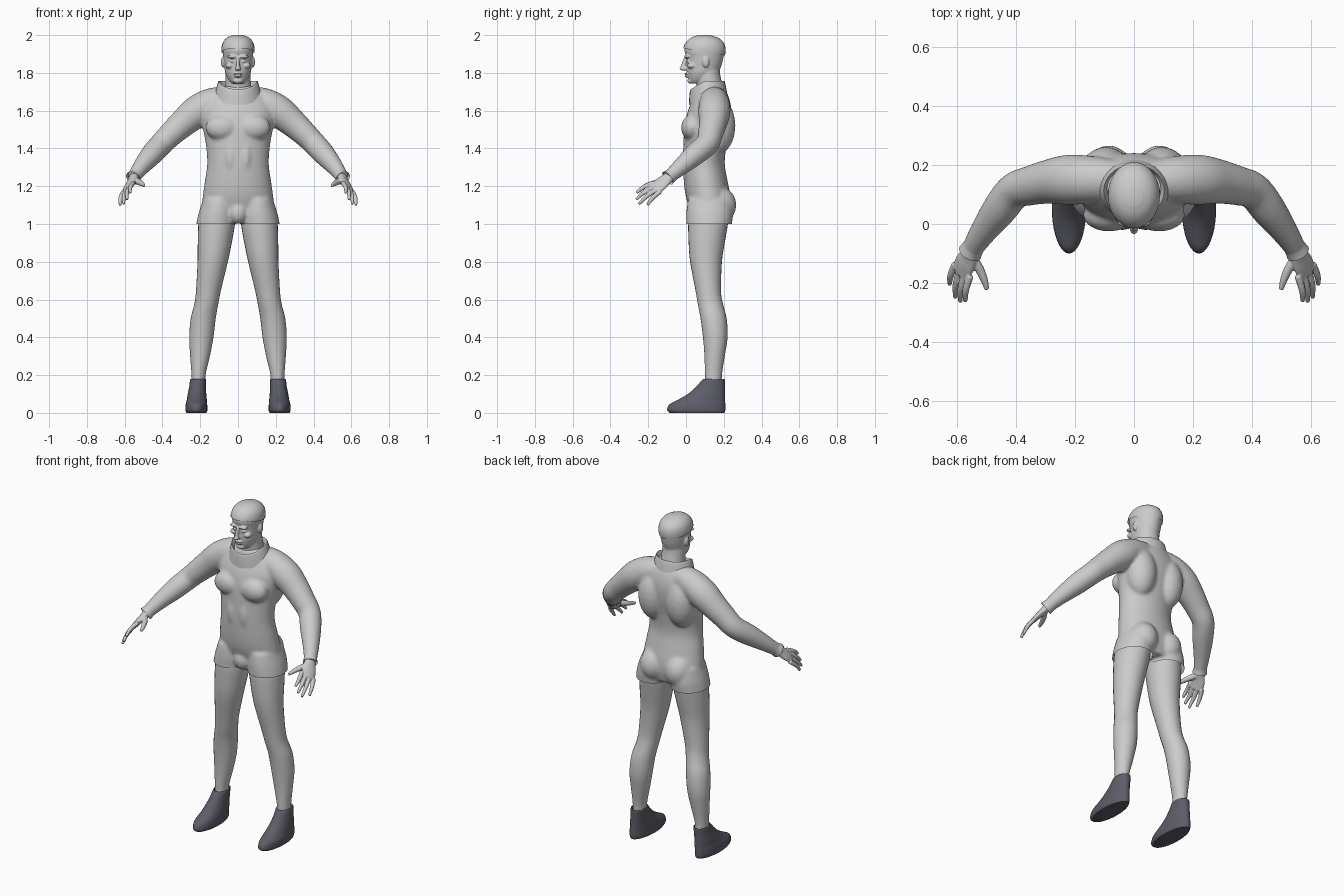
import bpy, bmesh, math
from mathutils import Vector, Matrix

if "Cube" in bpy.data.objects:
    bpy.data.objects.remove(bpy.data.objects["Cube"])


def material(name, color):
    m = bpy.data.materials.new(name)
    m.use_nodes = True
    m.diffuse_color = (*color, 1)
    m.node_tree.nodes["Principled BSDF"].inputs["Base Color"].default_value = (*color, 1)
    return m


GREY = material("light grey", (0.6, 0.6, 0.6))
DARK = material("dark slate", (0.11, 0.11, 0.14))
CAP = material("pale toe grey", (0.58, 0.58, 0.56))


def spline(rows, steps=4):
    """Smooth in-between rows through the given ones."""
    pts = [Vector(r) for r in rows]
    out = []
    for i in range(len(pts) - 1):
        p0, p1, p2, p3 = pts[max(i - 1, 0)], pts[i], pts[i + 1], pts[min(i + 2, len(pts) - 1)]
        for s in range(steps):
            t = s / steps
            out.append(p1 + (p2 - p0) * (t / 2) + (p0 * 2 - p1 * 5 + p2 * 4 - p3) * (t * t / 2)
                       + (p1 * 3 - p0 - p2 * 3 + p3) * (t ** 3 / 2))
    return out + [pts[-1]]


def tube(bm, rows, across=(1, 0, 0), upright=False, caps=True, n=28, steps=4):
    """Loft of ellipses; each row is x, y, z, half width, half depth."""
    rows = spline(rows, steps)
    rings = []
    for i, r in enumerate(rows):
        c = r[:3]
        t = Vector((0, 0, 1))
        if not upright:
            t = (Vector(rows[min(i + 1, len(rows) - 1)][:3]) - Vector(rows[max(i - 1, 0)][:3])).normalized()
        v = t.cross(Vector(across)).normalized()
        u = v.cross(t)
        rings.append([bm.verts.new(Vector(c) + u * r[3] * math.cos(k * math.tau / n)
                                   + v * r[4] * math.sin(k * math.tau / n)) for k in range(n)])
    for a, b in zip(rings, rings[1:]):
        for k in range(n):
            bm.faces.new((a[k], a[(k + 1) % n], b[(k + 1) % n], b[k]))
    if caps:
        bm.faces.new(rings[0][::-1])
        bm.faces.new(rings[-1])


def column(bm, rows, **kw):
    """Upright loft; each row is z, centre x, half width, front y, back y."""
    tube(bm, [(x, (f + b) / 2, z, w, (b - f) / 2) for z, x, w, f, b in rows], upright=True, **kw)


def ball(bm, centre, radii):
    bmesh.ops.create_uvsphere(bm, u_segments=20, v_segments=12, radius=1,
                              matrix=Matrix.Translation(centre) @ Matrix.Diagonal((*radii, 1)))


def finish(bm, name, mats=(GREY,), voxel=0, relax=0):
    bmesh.ops.recalc_face_normals(bm, faces=bm.faces)
    me = bpy.data.meshes.new(name)
    bm.to_mesh(me)
    bm.free()
    ob = bpy.data.objects.new(name, me)
    bpy.context.collection.objects.link(ob)
    if voxel:
        rm = ob.modifiers.new("Fuse", 'REMESH')
        rm.mode = 'VOXEL'
        rm.voxel_size = voxel
        sm = ob.modifiers.new("Relax", 'SMOOTH')
        sm.factor, sm.iterations = 0.5, relax
        dg = bpy.context.evaluated_depsgraph_get()
        fused = bpy.data.meshes.new_from_object(ob.evaluated_get(dg))
        ob.modifiers.clear()
        ob.data = fused
        fused.name = name
    ob.data.materials.clear()
    for m in mats:
        ob.data.materials.append(m)
    bpy.ops.object.select_all(action='DESELECT')
    ob.select_set(True)
    bpy.context.view_layer.objects.active = ob
    bpy.ops.object.shade_smooth_by_angle(angle=math.radians(50))
    return ob


def cut_below(ob, point, normal):
    bm = bmesh.new()
    bm.from_mesh(ob.data)
    bmesh.ops.bisect_plane(bm, geom=bm.verts[:] + bm.edges[:] + bm.faces[:],
                           plane_co=point, plane_no=normal, clear_inner=True)
    bm.to_mesh(ob.data)
    bm.free()


SIDES = (("left", 1), ("right", -1))

# Torso, arms and short trouser legs, fused into one suit
bm = bmesh.new()
column(bm, [(1.02, 0, .19, .05, .22), (1.08, 0, .193, .02, .235), (1.15, 0, .186, -.002, .235),
            (1.23, 0, .175, -.012, .22), (1.32, 0, .163, -.016, .205), (1.42, 0, .17, -.014, .215),
            (1.52, 0, .188, -.008, .235), (1.6, 0, .195, .01, .24), (1.66, 0, .165, .035, .23),
            (1.71, 0, .11, .05, .21), (1.73, 0, .09, .06, .195)], n=40)
ball(bm, (0, .045, 1.06), (.05, .045, .06))
for _, s in SIDES:
    column(bm, [(.96, s * .117, .108, .002, .24), (1.0, s * .116, .105, .002, .243),
                (1.06, s * .108, .1, .002, .25), (1.13, s * .1, .085, .01, .24)])
    ball(bm, (s * .085, .17, 1.1), (.083, .097, .1))        # buttock
    ball(bm, (s * .085, .03, 1.51), (.088, .056, .068))     # chest muscle
    ball(bm, (s * .095, .17, 1.52), (.088, .092, .15))      # shoulder blade
    ball(bm, (s * .04, .04, 1.35), (.045, .062, .12))       # abdomen
    tube(bm, [(s * x, y, z, r, r) for x, y, z, r in
              ((.05, .15, 1.665, .065), (.14, .15, 1.64, .08), (.22, .15, 1.593, .085),
               (.29, .143, 1.535, .075), (.35, .13, 1.48, .067), (.405, .112, 1.425, .062),
               (.455, .05, 1.37, .059), (.51, -.025, 1.305, .046), (.545, -.08, 1.257, .037),
               (.553, -.093, 1.246, .038))], across=(0, 1, 0))
suit = finish(bm, "suit", voxel=.009, relax=6)
cut_below(suit, (0, 0, 1.0), (0, 0, 1))

# Open collar, dipping at the front
bm = bmesh.new()
column(bm, [(1.68, 0, .125, .015, .22), (1.748, 0, .107, .02, .207), (1.752, 0, .1, .028, .2),
            (1.69, 0, .08, .05, .19)], caps=False, steps=3)
for v in bm.verts:
    v.co.z -= .6 * max(0, .1 - v.co.y)
finish(bm, "collar")

# Head with neck, face and ears
skull = [(1.745, 0, .03, .025, .08), (1.765, 0, .05, .014, .13), (1.8, 0, .067, .006, .17),
         (1.84, 0, .073, .004, .188), (1.88, 0, .078, .002, .198), (1.92, 0, .081, -.008, .203),
         (1.955, 0, .073, .006, .192), (1.98, 0, .052, .034, .163), (1.994, 0, .02, .07, .12)]
bm = bmesh.new()
column(bm, skull)
column(bm, [(1.66, 0, .085, .06, .215), (1.73, 0, .07, .055, .195), (1.8, 0, .066, .05, .18),
            (1.86, 0, .06, .05, .18)])
ball(bm, (0, -.012, 1.823), (.015, .023, .012))   # nose tip
tube(bm, [(0, .002, 1.88, .009, .012), (0, -.008, 1.85, .009, .014), (0, -.014, 1.822, .012, .016)])
ball(bm, (0, .004, 1.795), (.024, .013, .006))    # upper lip
ball(bm, (0, .006, 1.782), (.021, .013, .006))    # lower lip
ball(bm, (0, .026, 1.758), (.026, .019, .016))    # chin
for _, s in SIDES:
    ball(bm, (s * .029, .006, 1.886), (.028, .016, .009))    # brow
    ball(bm, (s * .03, .016, 1.862), (.014, .014, .009))     # eye
    ball(bm, (s * .045, .03, 1.838), (.022, .024, .016))     # cheekbone
    ball(bm, (s * .079, .105, 1.857), (.011, .019, .029))    # ear
finish(bm, "head", voxel=.004, relax=3)

# Close-fitting skullcap
bm = bmesh.new()
column(bm, [(z + .006, x, w + .007, f - .007, b + .007) for z, x, w, f, b in skull[3:]])
cap = finish(bm, "skullcap")
cut_below(cap, (0, .09, 1.912), (0, .17, 1))

for side, s in SIDES:
    # Leg
    bm = bmesh.new()
    column(bm, [(z, s * x, w, f, b) for z, x, w, f, b in
                ((1.05, .11, .092, .02, .225), (1.0, .113, .097, .012, .222), (.9, .123, .09, .014, .205),
                 (.8, .134, .08, .022, .19), (.65, .156, .066, .05, .185), (.58, .167, .063, .062, .195),
                 (.5, .184, .066, .077, .215), (.4, .194, .064, .09, .22), (.3, .201, .052, .098, .205),
                 (.2, .209, .037, .1, .19), (.12, .21, .037, .1, .19))])
    finish(bm, side + "_leg")

    # Shoe with pale toe and sole
    bm = bmesh.new()
    column(bm, [(z, s * x, w, f, b) for z, x, w, f, b in
                ((0, .22, .053, -.085, .203), (.015, .22, .058, -.1, .208), (.045, .22, .057, -.088, .208),
                 (.07, .218, .053, -.042, .207), (.1, .217, .049, .01, .206), (.14, .214, .044, .055, .206),
                 (.175, .212, .042, .086, .206), (.177, .211, .037, .095, .2), (.15, .21, .034, .1, .19))],
           n=40)
    bm.normal_update()
    for f in bm.faces:
        c = f.calc_center_median()
        toe = c.y < -.045 and .01 < c.z < .062
        sole = len(f.verts) > 4 and c.z < .01
        f.material_index = 1 if toe or sole else 0
    finish(bm, side + "_shoe", mats=(DARK, CAP))

    # Hand: cuff, palm, four fingers and thumb
    bm = bmesh.new()
    spread = Vector((s * .045, .035, -.04))
    tube(bm, [(s * x, y, z, a, b) for x, y, z, a, b in
              ((.537, -.065, 1.268, .03, .026), (.55, -.09, 1.248, .031, .024), (.562, -.115, 1.228, .038, .019),
               (.575, -.14, 1.207, .043, .017), (.587, -.168, 1.183, .04, .014))], across=spread)
    tips = ((.571, -.262, 1.165), (.588, -.264, 1.13), (.605, -.25, 1.105), (.624, -.205, 1.1))
    for i, tip in enumerate(tips):
        k = i / 3 - .5
        root = Vector((.58, -.155, 1.195)) + Vector((.05, .04, -.045)) * k
        mid = root.lerp(Vector(tip), .55) + Vector((.006, -.002, .006))
        tube(bm, [(s * p[0], p[1], p[2], r, r) for p, r in
                  ((root, .0125), (mid, .0115), (Vector(tip), .0075))], across=spread, n=12)
    tube(bm, [(s * x, y, z, r, r) for x, y, z, r in
              ((.553, -.11, 1.235, .018), (.525, -.15, 1.222, .016), (.507, -.19, 1.212, .0125),
               (.498, -.222, 1.203, .008))], across=spread, n=12)
    finish(bm, side + "_hand", voxel=.0035, relax=3)

    # Flared cuff at the wrist
    bm = bmesh.new()
    tube(bm, [(s * x, y, z, r, r) for x, y, z, r in
              ((.532, -.06, 1.275, .036), (.545, -.08, 1.257, .037), (.555, -.097, 1.243, .041))],
         across=(0, 1, 0), caps=False, n=24)
    finish(bm, side + "_cuff")
